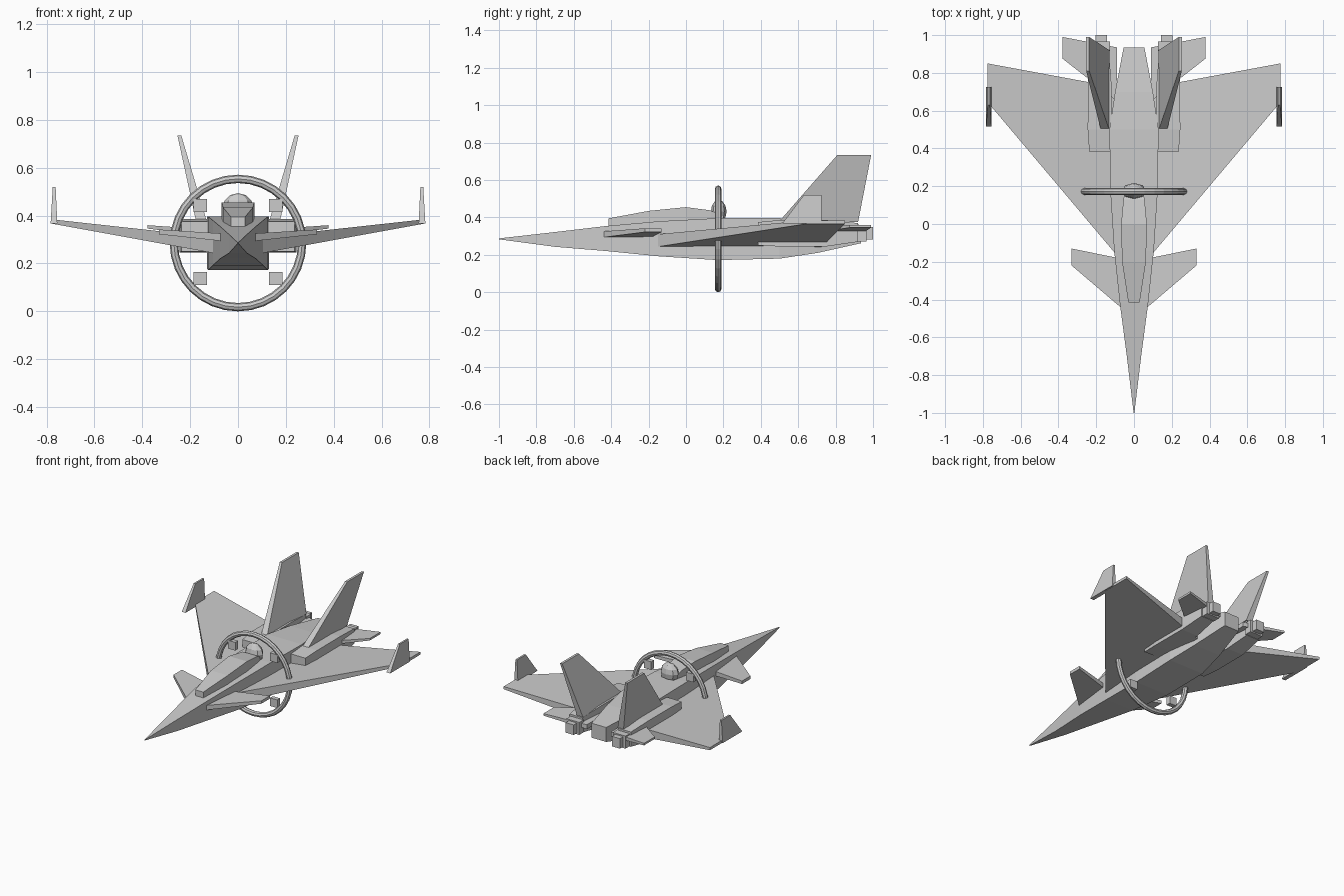
import bpy, bmesh, math

if "Cube" in bpy.data.objects:
    bpy.data.objects.remove(bpy.data.objects["Cube"])


def make(name, bm):
    bmesh.ops.recalc_face_normals(bm, faces=bm.faces[:])
    me = bpy.data.meshes.new(name)
    bm.to_mesh(me)
    bm.free()
    ob = bpy.data.objects.new(name, me)
    bpy.context.collection.objects.link(ob)
    return ob


def skin(name, rings):
    """Join matching rings of points and cap both ends."""
    bm = bmesh.new()
    loops = [[bm.verts.new(p) for p in r] for r in rings]
    n = len(loops[0])
    for a, b in zip(loops, loops[1:]):
        for i in range(n):
            j = (i + 1) % n
            bm.faces.new((a[i], a[j], b[j], b[i]))
    bm.faces.new(loops[0])
    bm.faces.new(loops[-1])
    return make(name, bm)


def body(name, sections, cx=0):
    """Square-section loft; each section is y, half width, bottom, top."""
    return skin(name, [[(cx - w, y, b), (cx + w, y, b), (cx + w, y, t), (cx - w, y, t)]
                       for y, w, b, t in sections])


def wing(name, s, root, tip):
    """Slab; each end is x, front y, rear y, bottom, top."""
    return skin(name, [[(s * x, f, b), (s * x, r, b), (s * x, r, t), (s * x, f, t)]
                       for x, f, r, b, t in (root, tip)])


def fin(name, s, root, tip):
    """Upright slab; each end is z, front y, rear y, inner x, outer x."""
    return skin(name, [[(s * i, f, z), (s * i, r, z), (s * o, r, z), (s * o, f, z)]
                       for z, f, r, i, o in (root, tip)])


def box(name, loc, size):
    bm = bmesh.new()
    bmesh.ops.create_cube(bm, size=1)
    for v in bm.verts:
        v.co = [c * k + l for c, k, l in zip(v.co, size, loc)]
    return make(name, bm)


# Fuselage and canopy
body("fuselage", [(-1, .002, .283, .288), (-.7, .038, .243, .322), (-.42, .075, .22, .355),
                  (-.14, .105, .192, .38), (.17, .125, .172, .396), (.5, .13, .18, .396),
                  (.7, .10, .21, .385), (.935, .055, .262, .36)])
body("canopy", [(-.415, .03, .345, .395), (-.2, .063, .355, .435), (0, .068, .37, .455),
                (.13, .056, .38, .438), (.2, .045, .38, .405)])

# Mirrored parts
for side, s in (("left", -1), ("right", 1)):
    wing(side + "_wing", s, (.10, -.155, .725, .243, .31), (.775, .645, .85, .366, .384))
    wing(side + "_canard", s, (.06, -.45, -.185, .293, .325), (.33, -.22, -.13, .322, .342))
    wing(side + "_tailplane", s, (.09, .65, .935, .31, .34), (.378, .875, .99, .346, .36))
    fin(side + "_tail_fin", s, (.375, .495, .92, .13, .175), (.735, .81, .99, .237, .253))
    fin(side + "_wingtip_fin", s, (.368, .515, .725, .755, .783), (.52, .63, .725, .762, .774))
    # Engine pod with stepped nozzle
    body(side + "_engine", [(.385, .055, .25, .375), (.5, .063, .245, .386),
                            (.75, .062, .245, .386), (.92, .048, .27, .37)], s * .182)
    box(side + "_nozzle_collar", (s * .174, .94, .315), (.095, .05, .085))
    box(side + "_nozzle", (s * .174, .98, .315), (.06, .04, .068))
    # Small thruster blocks inside the ring
    for level, z in (("upper", .443), ("lower", .137)):
        box(f"{side}_{level}_thruster", (s * .158, .172, z), (.055, .03, .055))

# Ring around the body
N, M, R, T = 32, 8, .268, .0175
bm = bmesh.new()
g = []
for i in range(N):
    a = 2 * math.pi * i / N
    row = []
    for j in range(M):
        b = 2 * math.pi * j / M
        r = R + T * math.cos(b)
        row.append(bm.verts.new((r * math.sin(a), .172 + T * math.sin(b), .2855 + r * math.cos(a))))
    g.append(row)
for i in range(N):
    for j in range(M):
        k, l = (i + 1) % N, (j + 1) % M
        bm.faces.new((g[i][j], g[k][j], g[k][l], g[i][l]))
make("ring", bm)

# Sensor dome behind the canopy
bm = bmesh.new()
bmesh.ops.create_uvsphere(bm, u_segments=8, v_segments=6, radius=1)
for v in bm.verts:
    v.co = (v.co.x * .065, .175 + v.co.y * .042, .432 + v.co.z * .062)
make("sensor_dome", bm)
